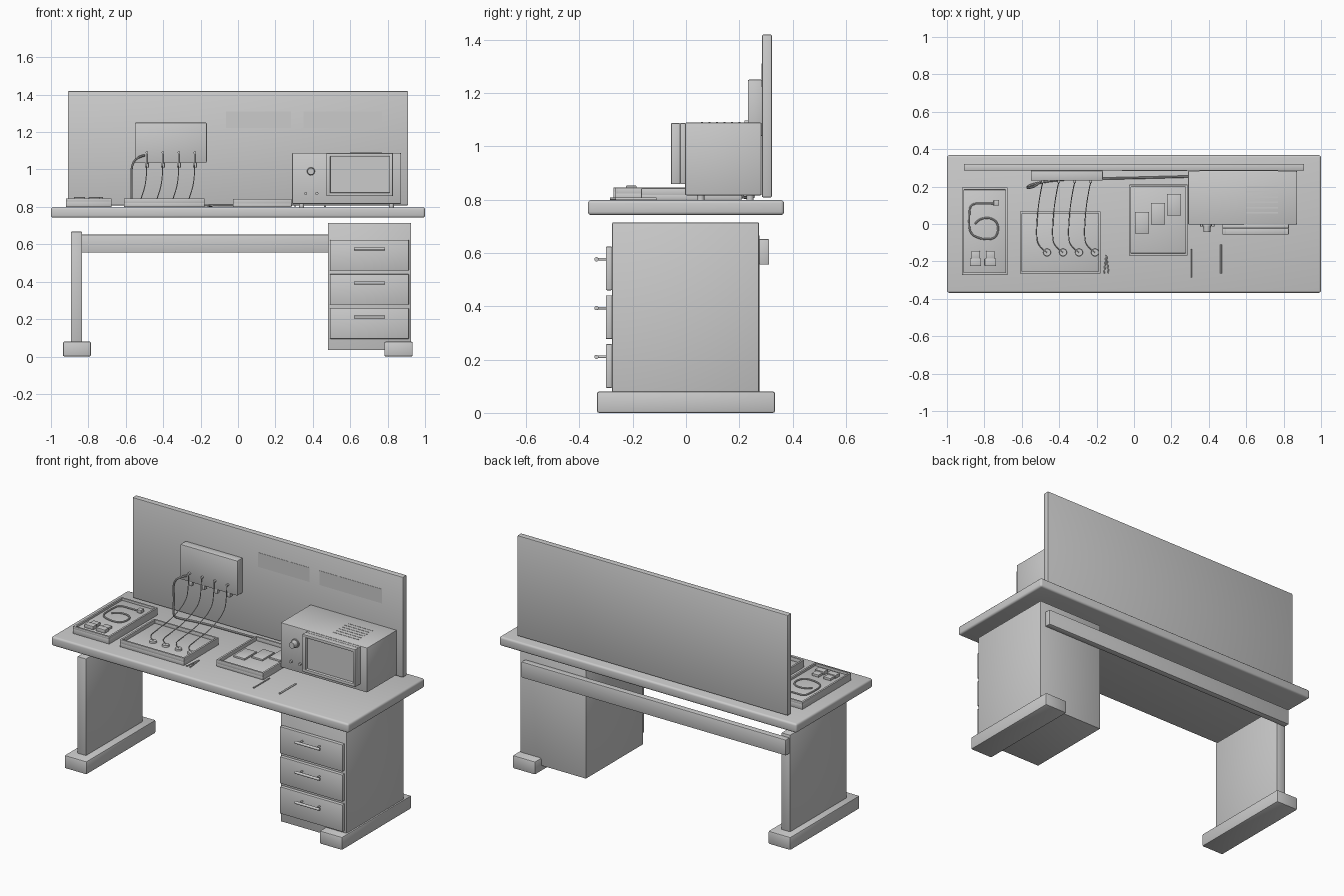
import bpy, bmesh, math
from mathutils import Vector, Matrix

grey = bpy.data.materials.new("light_grey")
grey.diffuse_color = (0.6, 0.6, 0.6, 1)


def finish(name, bm):
    me = bpy.data.meshes.new(name)
    bm.normal_update()
    bm.to_mesh(me)
    bm.free()
    me.materials.append(grey)
    ob = bpy.data.objects.new(name, me)
    bpy.context.collection.objects.link(ob)
    return ob


def box(name, x0, x1, y0, y1, z0, z1, bevel=0.0, seg=2):
    bm = bmesh.new()
    m = Matrix.Translation(((x0 + x1) / 2, (y0 + y1) / 2, (z0 + z1) / 2)) @ \
        Matrix.Diagonal((x1 - x0, y1 - y0, z1 - z0, 1))
    bmesh.ops.create_cube(bm, size=1, matrix=m)
    if bevel:
        bmesh.ops.bevel(bm, geom=bm.edges[:], offset=bevel, segments=seg,
                        profile=0.5, affect='EDGES')
    return finish(name, bm)


def rod(name, a, b, r, r2=None, sides=20):
    a, b = Vector(a), Vector(b)
    d = b - a
    bm = bmesh.new()
    m = Matrix.Translation((a + b) / 2) @ d.to_track_quat('Z', 'Y').to_matrix().to_4x4()
    bmesh.ops.create_cone(bm, cap_ends=True, segments=sides, radius1=r,
                          radius2=r if r2 is None else r2, depth=d.length, matrix=m)
    return finish(name, bm)


def wire(name, pts, r):
    cu = bpy.data.curves.new(name, 'CURVE')
    cu.dimensions = '3D'
    cu.bevel_depth, cu.bevel_resolution, cu.resolution_u = r, 2, 8
    cu.use_fill_caps = True
    sp = cu.splines.new('NURBS')
    sp.points.add(len(pts) - 1)
    for p, c in zip(sp.points, pts):
        p.co = (*c, 1)
    sp.use_endpoint_u, sp.order_u = True, 3
    cu.materials.append(grey)
    ob = bpy.data.objects.new(name, cu)
    bpy.context.collection.objects.link(ob)


def tray(name, x0, x1, y0, y1, z0, z1, floor, wall=0.012):
    # base plate with a raised rim of four walls
    box(name + "_base", x0, x1, y0, y1, z0, floor, 0.002)
    box(name + "_rim_left", x0, x0 + wall, y0, y1, floor - 0.004, z1, 0.002)
    box(name + "_rim_right", x1 - wall, x1, y0, y1, floor - 0.004, z1, 0.002)
    box(name + "_rim_front", x0, x1, y0, y0 + wall, floor - 0.004, z1, 0.002)
    box(name + "_rim_back", x0, x1, y1 - wall, y1, floor - 0.004, z1, 0.002)


# desk frame
box("desk_top", -1, 1, -0.368, 0.368, 0.742, 0.798, 0.012, 3)
box("back_board", -0.91, 0.91, 0.285, 0.322, 0.808, 1.419, 0.005)
box("left_leg", -0.893, -0.834, -0.27, 0.275, 0.07, 0.668, 0.004)
box("left_foot", -0.936, -0.786, -0.334, 0.334, 0, 0.08, 0.008)
box("right_foot", 0.782, 0.934, -0.334, 0.334, 0, 0.08, 0.008)
box("rear_rail", -0.89, 0.89, 0.274, 0.312, 0.556, 0.652, 0.004)

# drawer cabinet
box("cabinet", 0.481, 0.925, -0.277, 0.274, 0.034, 0.714, 0.004)
for i, z in enumerate((0.542, 0.359, 0.176)):
    box(f"drawer_front_{i}", 0.492, 0.914, -0.301, -0.277, z - 0.082, z + 0.082, 0.004)
    h = z + 0.034
    rod(f"drawer_handle_{i}", (0.62, -0.336, h), (0.786, -0.336, h), 0.008)
    for x in (0.645, 0.761):
        rod(f"handle_post_{i}", (x, -0.336, h), (x, -0.298, h), 0.005, sides=12)

# instrument with screen, knobs and vents
box("instrument_body", 0.289, 0.872, -0.004, 0.284, 0.816, 1.089, 0.006)
for x in (0.34, 0.82):
    for y in (0.055, 0.24):
        rod("instrument_foot", (x, y, 0.797), (x, y, 0.82), 0.014)
box("screen_backplate", 0.472, 0.828, -0.022, -0.002, 0.858, 1.087, 0.003)
box("bezel_left", 0.472, 0.494, -0.056, -0.022, 0.858, 1.087, 0.003)
box("bezel_right", 0.81, 0.828, -0.056, -0.022, 0.858, 1.087, 0.003)
box("bezel_bottom", 0.472, 0.828, -0.056, -0.022, 0.858, 0.876, 0.003)
box("bezel_top", 0.472, 0.828, -0.056, -0.022, 1.069, 1.087, 0.003)
box("screen", 0.49, 0.814, -0.038, -0.02, 0.872, 1.073)
rod("dial", (0.39, -0.003, 0.99), (0.39, -0.042, 0.99), 0.022, 0.018)
rod("dial_collar", (0.39, 0, 0.99), (0.39, -0.012, 0.99), 0.026)
for x in (0.362, 0.422):
    rod("push_button", (x, 0, 0.872), (x, -0.014, 0.872), 0.008, sides=16)
for i in range(6):
    y = 0.06 + i * 0.028
    box("vent_slot", 0.6, 0.77, y - 0.004, y + 0.004, 1.088, 1.0905)

# thin sheets on the board
box("board_sheet_left", -0.063, 0.283, 0.2835, 0.286, 1.223, 1.31)
box("board_sheet_right", 0.35, 0.77, 0.2835, 0.286, 1.223, 1.31)

# wall junction box with four leads and discs
box("junction_box", -0.552, -0.167, 0.232, 0.286, 1.037, 1.25, 0.005)
for i in range(4):
    x = -0.487 + i * 0.0855
    box("lead_socket", x - 0.01, x + 0.01, 0.238, 0.262, 1.01, 1.04, 0.002)
    rod("lead_jack", (x, 0.236, 1.09), (x, 0.22, 1.09), 0.007, sides=16)
    wire("sensor_lead", [(x, 0.222, 1.09), (x, 0.22, 1.03), (x - 0.005, 0.21, 0.93),
                         (x - 0.025, 0.1, 0.86), (x - 0.035, -0.03, 0.838),
                         (x - 0.03, -0.12, 0.834), (x + 0.022, -0.152, 0.836)], 0.0025)
    rod("sensor_disc", (x + 0.022, -0.152, 0.822), (x + 0.022, -0.152, 0.834), 0.021, 0.019, 24)

# thick cable from the junction box to the instrument
wire("power_cable", [(-0.50, 0.225, 1.075), (-0.53, 0.2, 1.07), (-0.57, 0.19, 1.03),
                     (-0.57, 0.2, 0.92), (-0.57, 0.19, 0.83), (-0.56, 0.21, 0.808),
                     (-0.4, 0.24, 0.808), (-0.1, 0.243, 0.808), (0.3, 0.254, 0.812)], 0.006)

# trays
tray("left_tray", -0.92, -0.676, -0.272, 0.195, 0.8, 0.845, 0.832)
tray("middle_tray", -0.61, -0.178, -0.265, 0.067, 0.8, 0.845, 0.824)
tray("right_tray", -0.027, 0.287, -0.168, 0.21, 0.8, 0.842, 0.82)

# left tray contents: coiled strap and two clips
wire("strap_loop", [(-0.725, 0.11, 0.84), (-0.80, 0.108, 0.84), (-0.875, 0.11, 0.84),
                    (-0.882, 0.04, 0.84), (-0.88, -0.05, 0.84), (-0.82, -0.082, 0.84),
                    (-0.735, -0.08, 0.84), (-0.722, 0, 0.84), (-0.765, 0.035, 0.84),
                    (-0.83, 0.028, 0.84), (-0.85, 0.0, 0.84)], 0.005)
box("strap_buckle", -0.75, -0.722, 0.098, 0.128, 0.832, 0.852, 0.002)
for x in (-0.847, -0.768):
    box("clip", x - 0.03, x + 0.03, -0.225, -0.185, 0.83, 0.852, 0.002)
    box("clip_jaw", x - 0.023, x + 0.023, -0.187, -0.145, 0.83, 0.846, 0.002)

# right tray cards
for i in range(3):
    x, y = 0.005 + i * 0.086, -0.05 + i * 0.048
    box("card", x, x + 0.075, y, y + 0.115, 0.818, 0.83, 0.001)

# loose hand tools on the desk
rod("probe_left", (0.305, -0.285, 0.803), (0.305, -0.135, 0.803), 0.004, sides=12)
rod("probe_right", (0.465, -0.265, 0.803), (0.465, -0.11, 0.803), 0.005, sides=12)
for s in (-1, 1):
    rod("tweezer_arm", (-0.148, -0.165, 0.803), (-0.148 + s * 0.012, -0.265, 0.803), 0.004, sides=10)

# curves to mesh, then smooth shading that keeps edges sharp
bpy.ops.object.select_all(action='SELECT')
bpy.context.view_layer.objects.active = bpy.data.objects["desk_top"]
bpy.ops.object.convert(target='MESH')
bpy.ops.object.shade_smooth_by_angle(angle=math.radians(35))
